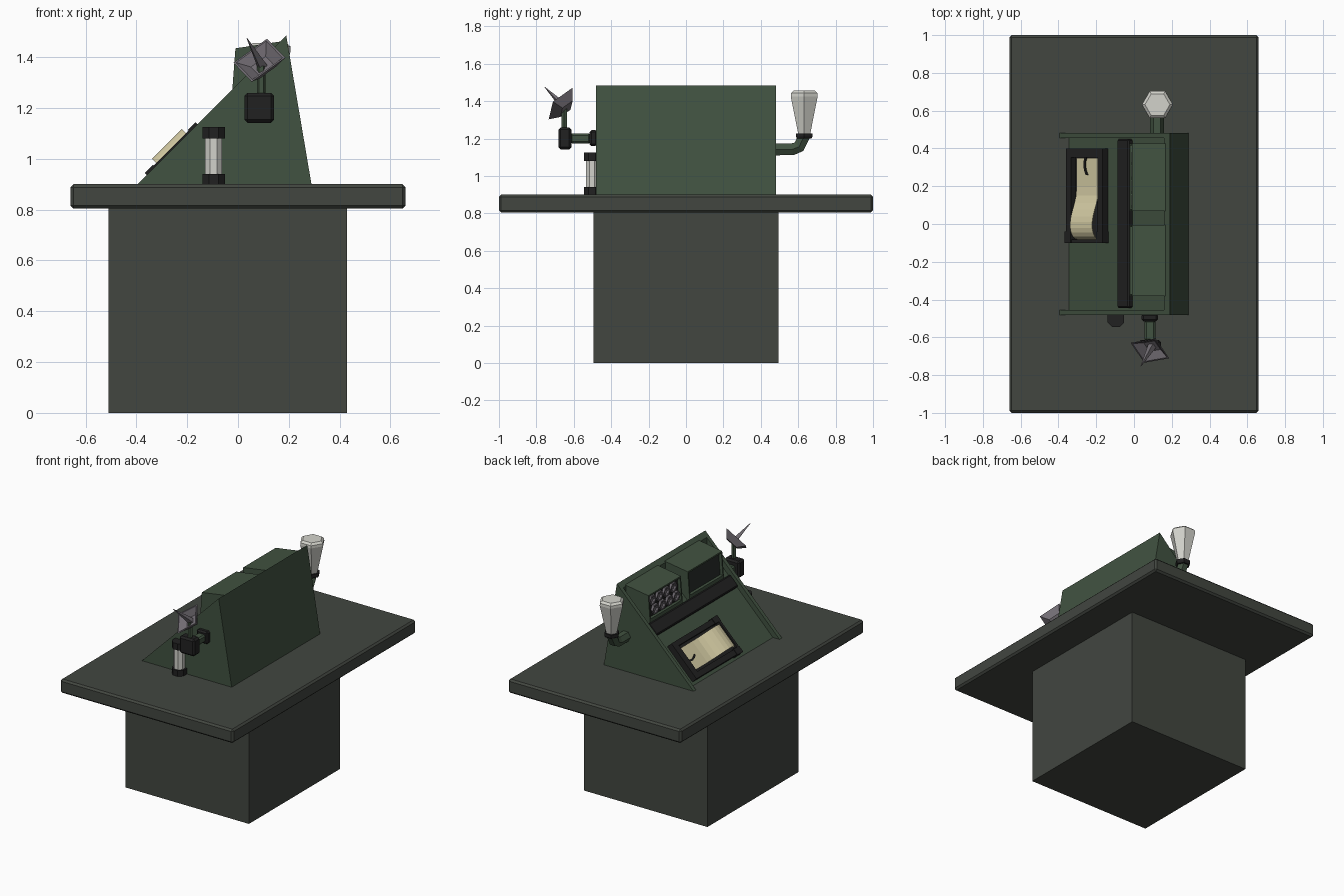
import bpy, bmesh, math
from mathutils import Vector as V

if "Cube" in bpy.data.objects:
    bpy.data.objects.remove(bpy.data.objects["Cube"])


def mat(name, *c):
    m = bpy.data.materials.new(name)
    m.diffuse_color = (*c, 1)
    m.use_nodes = True
    m.node_tree.nodes["Principled BSDF"].inputs["Base Color"].default_value = m.diffuse_color
    return m


DESK = mat("grey green desk", .054, .061, .051)
GREEN = mat("console green", .053, .084, .052)
BLACK = mat("black trim", .015, .015, .015)
GREY = mat("dish grey", .165, .150, .170)
WHITE = mat("pale glass", .65, .65, .60)
PAPER = mat("cream paper", .66, .60, .37)
SCREEN = mat("dark screen", .022, .028, .024)


def loft(bm, rings):
    """Skin a list of equal rings and close both ends."""
    vs = [[bm.verts.new(p) for p in r] for r in rings]
    n = len(vs[0])
    for a, b in zip(vs, vs[1:]):
        for i in range(n):
            bm.faces.new((a[i], a[(i + 1) % n], b[(i + 1) % n], b[i]))
    bm.faces.new(vs[0])
    bm.faces.new(vs[-1])


def prism(bm, pts, y0, y1):
    """Extrude an x,z profile along y."""
    loft(bm, [[V((x, y, z)) for x, z in pts] for y in (y0, y1)])


def box(bm, x0, x1, y0, y1, z0, z1):
    prism(bm, [(x0, z0), (x1, z0), (x1, z1), (x0, z1)], y0, y1)


def slope(u, n):
    """Point on the 45 degree console front: u up the slope, n outward."""
    s = math.sqrt(.5)
    return (-.40 + (u - n) * s, .90 + (u + n) * s)


def slope_box(bm, u0, u1, n0, n1, y0, y1):
    prism(bm, [slope(u0, n0), slope(u1, n0), slope(u1, n1), slope(u0, n1)], y0, y1)


def ring(x, y, z, r, n=6, turn=0):
    return [V((x + r * math.cos(turn + math.tau * i / n),
               y + r * math.sin(turn + math.tau * i / n), z)) for i in range(n)]


def make(name, bm, *mats, bevel=0):
    bmesh.ops.recalc_face_normals(bm, faces=bm.faces)
    me = bpy.data.meshes.new(name)
    bm.to_mesh(me)
    bm.free()
    for m in mats:
        me.materials.append(m)
    o = bpy.data.objects.new(name, me)
    bpy.context.collection.objects.link(o)
    if bevel:
        b = o.modifiers.new("bevel", "BEVEL")
        b.width, b.segments = bevel, 1
    return o


def make_box(name, m, dims, bevel=0):
    bm = bmesh.new()
    box(bm, *dims)
    return make(name, bm, m, bevel=bevel)


# Desk
make_box("desk_base", DESK, (-.51, .43, -.495, .495, 0, .81))
make_box("desk_top", DESK, (-.66, .66, -1, 1, .805, .90), .012)

# Console body and the two side panels
bm = bmesh.new()
prism(bm, [(-.35, .895), (.16, 1.405), (.16, 1.455), (.19, 1.485), (.29, .895)], -.46, .46)
make("console_body", bm, GREEN)
for s, name in ((1, "left"), (-1, "right")):
    bm = bmesh.new()
    prism(bm, [(-.40, .895), (.19, 1.485), (.29, .895)], s * .455, s * .482)
    make(name + "_side_panel", bm, GREEN)

# Black strip across the slope
bm = bmesh.new()
slope_box(bm, .425, .515, -.05, -.01, -.445, .45)
make("black_strip", bm, BLACK, bevel=.008)

# Two hoods with recessed fronts
for name, y0, y1, m in (("lamp_hood", .07, .425, BLACK), ("screen_hood", -.38, -.005, SCREEN)):
    bm = bmesh.new()
    prism(bm, [(-.025, 1.215), (-.023, 1.265), (-.010, 1.435), (.168, 1.462), (.168, 1.38)], y0, y1)
    bmesh.ops.recalc_face_normals(bm, faces=bm.faces)
    front = [f for f in bm.faces if f.normal.x < -.9 and f.calc_center_median().z > 1.3]
    bmesh.ops.inset_region(bm, faces=front, thickness=.014)
    bmesh.ops.inset_region(bm, faces=front, thickness=.002, depth=-.02)
    for f in front:
        f.material_index = 1
    make(name, bm, GREEN, m)

# Hexagonal lamps in the first hood
bm = bmesh.new()
for row, z in enumerate((1.314, 1.384)):
    for i in range(4):
        y = .118 + i * .076 + row * .025
        x = (z - 1.265) * .076 - .004
        rings = []
        for dx, r in ((.012, .036), (-.014, .036), (-.014, .026), (-.004, .014)):
            rings.append([V((x + dx, y + r * math.cos(k * math.pi / 3),
                             z + r * math.sin(k * math.pi / 3))) for k in range(6)])
        loft(bm, rings)
make("hexagon_lamps", bm, GREY)

# Chart recorder: frame, backing, curling paper and needle
bm = bmesh.new()
slope_box(bm, .06, .098, -.04, .004, -.10, .40)
slope_box(bm, .297, .332, -.04, .004, -.10, .40)
slope_box(bm, .098, .297, -.04, .004, .352, .40)
slope_box(bm, .098, .297, -.04, .004, -.10, -.082)
slope_box(bm, .075, .31, -.04, -.028, -.09, .39)
make("recorder_frame", bm, BLACK)
bm = bmesh.new()
for u0, u1 in ((.055, .10), (.294, .337)):
    slope_box(bm, u0, u1, -.04, .008, -.10, -.04)
make("recorder_brackets", bm, BLACK)

path = [(.35, -.022), (.20, -.022), (.15, -.018), (.11, -.006), (.075, .008), (.04, .020),
        (.01, .026), (-.02, .026), (-.045, .020), (-.065, .008), (-.076, -.008), (-.08, -.026)]
bm = bmesh.new()
rows = []
for y, n in path:
    rows.append([bm.verts.new((slope(u, n)[0], y, slope(u, n)[1])) for u in (.115, .28)])
for a, b in zip(rows, rows[1:]):
    bm.faces.new((a[0], a[1], b[1], b[0]))
paper = make("chart_paper", bm, PAPER)
mod = paper.modifiers.new("thickness", "SOLIDIFY")
mod.thickness, mod.offset = .003, 0

bm = bmesh.new()
rings = []
for u, y in ((.190, .353), (.181, .33), (.180, .305), (.187, .28), (.198, .26)):
    rings.append([V((slope(a, n)[0], y, slope(a, n)[1]))
                  for a, n in ((u - .006, -.02), (u + .006, -.02), (u + .006, -.012), (u - .006, -.012))])
loft(bm, rings)
make("recorder_needle", bm, BLACK)

# Glass canister on the right side
bm = bmesh.new()
for z0, z1 in ((.895, .94), (1.08, 1.125)):
    loft(bm, [ring(-.096, -.502, z, .048, 8, math.pi / 8) for z in (z0, z1)])
make("canister_caps", bm, BLACK)
bm = bmesh.new()
loft(bm, [ring(-.096, -.502, z, .036, 8, math.pi / 8) for z in (.935, 1.085)])
make("canister_glass", bm, WHITE)

# Dish mount: bracket, arm, block, post
make_box("dish_bracket", BLACK, (.040, .126, -.515, -.475, 1.16, 1.245), .01)
make_box("dish_arm", GREEN, (.055, .113, -.62, -.51, 1.175, 1.228), .01)
make_box("dish_block", BLACK, (.025, .142, -.682, -.613, 1.142, 1.26), .012)
bm = bmesh.new()
loft(bm, [ring(.092, -.652, z, .017) for z in (1.25, 1.365)])
make("dish_post", bm, GREEN)

# Square dish with its spike
c = V((.084, -.67, 1.388))
n = V((-.34, -.69, .645)).normalized()
a = V((.13, .025, .09))
a = (a - n * a.dot(n)).normalized()
b = n.cross(a)


def quad(w, h, d):
    return [c + a * w * i + b * h * j + n * d for i, j in ((-1, -1), (1, -1), (1, 1), (-1, 1))]


bm = bmesh.new()
loft(bm, [quad(.042, .038, -.045), quad(.082, .074, 0), quad(.074, .066, 0), quad(.036, .032, -.034)])
make("dish", bm, GREY)
bm = bmesh.new()
d0, tip = c - n * .036, V((.035, -.755, 1.475))
loft(bm, [[p + (a * i + b * j) * r for i, j in ((-1, -1), (1, -1), (1, 1), (-1, 1))]
          for p, r in ((d0, .016), (tip, .001))])
make("dish_spike", bm, GREY)

# Lamp on the left side: bent pipe, collar, hexagonal bulb
bm = bmesh.new()
rings = []
for y, z, ang in ((.46, 1.143, 0), (.57, 1.143, 8), (.605, 1.157, 45), (.632, 1.215, 75)):
    t = math.radians(ang)
    side = V((0, -math.sin(t), math.cos(t)))
    rings.append([V((.122, y, z)) + .037 * (V((1, 0, 0)) * math.cos(k * math.pi / 3)
                  + side * math.sin(k * math.pi / 3)) for k in range(6)])
loft(bm, rings)
make("lamp_pipe", bm, GREEN)
bm = bmesh.new()
loft(bm, [ring(.124, .632, z, r) for z, r in ((1.20, .044), (1.21, .05), (1.228, .05))])
make("lamp_collar", bm, BLACK)
bm = bmesh.new()
loft(bm, [ring(.124, .632, z, r) for z, r in ((1.22, .036), (1.425, .083), (1.443, .082), (1.456, .066))])
make("lamp_bulb", bm, WHITE)
